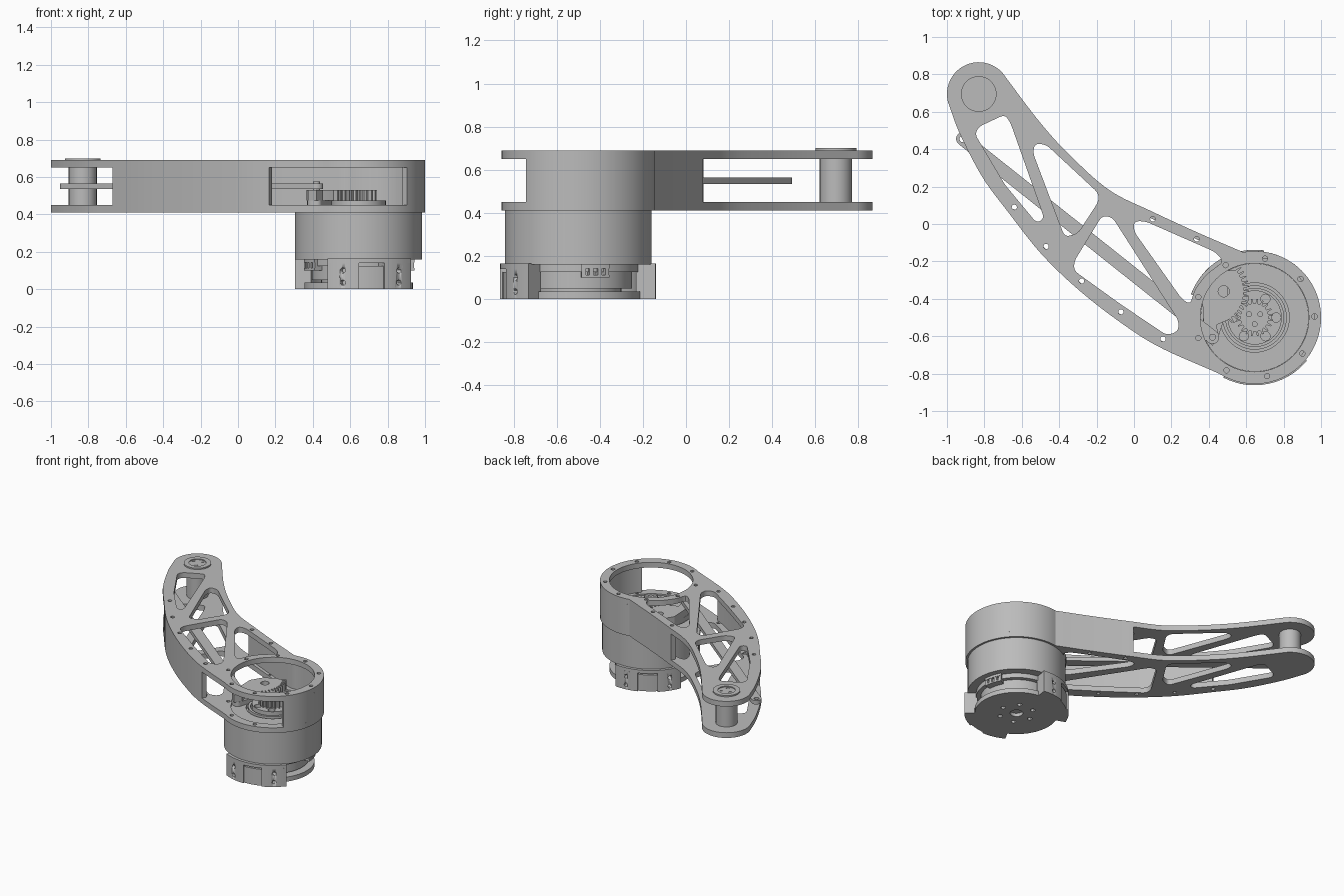
import bpy, bmesh
from math import cos, sin, radians, pi, hypot
from mathutils import Matrix, Vector

cube = bpy.data.objects.get("Cube")
if cube:
    bpy.data.objects.remove(cube)

grey = bpy.data.materials.new("machined grey")
grey.use_nodes = True
colour = (0.5, 0.5, 0.5, 1)
grey.diffuse_color = colour
grey.node_tree.nodes["Principled BSDF"].inputs["Base Color"].default_value = colour

JOINT, PIN = (0.645, -0.5), (-0.83, 0.695)
parts = []


def arc(c, r, a0, a1, n=24):
    return [(c[0] + r * cos(radians(a0 + (a1 - a0) * i / n)),
             c[1] + r * sin(radians(a0 + (a1 - a0) * i / n))) for i in range(n + 1)]


def circle(c, r, n=48):
    return arc(c, r, 0, 360, n)[:-1]


def smooth_path(pts, n=8):
    """Catmull-Rom samples through the points, ends included."""
    p = [Vector(q) for q in pts]
    p = [2 * p[0] - p[1]] + p + [2 * p[-1] - p[-2]]
    out = []
    for a, b, c, d in zip(p, p[1:], p[2:], p[3:]):
        for i in range(n):
            t = i / n
            v = 0.5 * (2 * b + (c - a) * t + (2 * a - 5 * b + 4 * c - d) * t * t
                       + (3 * b - a - 3 * c + d) * t ** 3)
            out.append(tuple(v))
    return out + [tuple(p[-2])]


def rounded(pts, d=0.03, n=4):
    out = []
    for i, q in enumerate(pts):
        b = Vector(q)
        a, c = Vector(pts[i - 1]), Vector(pts[(i + 1) % len(pts)])
        s = b + (a - b) * min(0.45, d / (a - b).length)
        e = b + (c - b) * min(0.45, d / (c - b).length)
        for k in range(n + 1):
            t = k / n
            out.append(tuple(s * (1 - t) ** 2 + b * 2 * t * (1 - t) + e * t * t))
    return out


def ribbon(path, width):
    """Closed strip lying to the left of the path."""
    inner = []
    for i, (x, y) in enumerate(path):
        a, b = path[max(i - 1, 0)], path[min(i + 1, len(path) - 1)]
        dx, dy = b[0] - a[0], b[1] - a[1]
        k = width / hypot(dx, dy)
        inner.append((x - dy * k, y + dx * k))
    return path + inner[::-1]


def prism(name, loops, z0, z1, matrix=Matrix()):
    """Extrude an outline, with any further loops as holes."""
    cu = bpy.data.curves.new(name, 'CURVE')
    cu.dimensions, cu.fill_mode, cu.extrude = '2D', 'BOTH', (z1 - z0) / 2
    for loop in loops:
        s = cu.splines.new('POLY')
        s.points.add(len(loop) - 1)
        for p, (x, y) in zip(s.points, loop):
            p.co = (x, y, 0, 1)
        s.use_cyclic_u = True
    tmp = bpy.data.objects.new(name, cu)
    mesh = bpy.data.meshes.new_from_object(tmp)
    bpy.data.objects.remove(tmp)
    bm = bmesh.new()
    bm.from_mesh(mesh)
    bmesh.ops.remove_doubles(bm, verts=bm.verts, dist=0.0002)
    bmesh.ops.recalc_face_normals(bm, faces=bm.faces)
    bm.transform(matrix @ Matrix.Translation((0, 0, (z0 + z1) / 2)))
    bm.to_mesh(mesh)
    bm.free()
    mesh.name = name
    mesh.materials.clear()
    mesh.materials.append(grey)
    ob = bpy.data.objects.new(name, mesh)
    bpy.context.collection.objects.link(ob)
    parts.append(ob)
    return ob


def teeth(c, r0, r1, a0, a1, count):
    pts, step = [], (a1 - a0) / count
    for i in range(count):
        for f, r in ((0, r0), (0.25, r0), (0.4, r1), (0.65, r1), (0.8, r0)):
            a = radians(a0 + (i + f) * step)
            pts.append((c[0] + r * cos(a), c[1] + r * sin(a)))
    return pts


# Arm outline: joint end, concave edge, pin end, convex edge
joint_arc = arc(JOINT, 0.355, -122, 100, 56)
upper = smooth_path([joint_arc[-1], (0.35, -0.05), (0.1, 0.065), (-0.13, 0.18), (-0.34, 0.365),
                     (-0.5, 0.54), (-0.683, 0.78)])
pin_arc = arc(PIN, 0.17, 30, 195)
lower = smooth_path([pin_arc[-1], (-0.93, 0.48), (-0.81, 0.25), (-0.67, 0.06), (-0.5, -0.155),
                     (-0.31, -0.34), (-0.095, -0.51), (0.13, -0.655), joint_arc[0]])
outline = joint_arc + upper[1:-1] + pin_arc + lower[1:-1]

# Truss windows and screw holes
windows = [
    [(-0.83, 0.52), (-0.69, 0.585), (-0.66, 0.54), (-0.48, 0.03), (-0.52, 0.005),
     (-0.69, 0.21), (-0.85, 0.48)],
    [(-0.53, 0.43), (-0.47, 0.425), (-0.19, 0.165), (-0.19, 0.12), (-0.3, -0.05),
     (-0.37, -0.07), (-0.54, 0.38)],
    [(-0.17, 0.045), (-0.115, 0.035), (0.24, -0.52), (0.235, -0.575), (0.175, -0.595),
     (-0.07, -0.43), (-0.32, -0.25), (-0.32, -0.2)],
    [(0, 0.015), (0.06, 0.015), (0.435, -0.15), (0.48, -0.2), (0.385, -0.27),
     (0.325, -0.35), (0.3, -0.43), (0.255, -0.4), (0, -0.04)],
]
windows = [rounded(w) for w in windows]
screws = [(-0.64, 0.09), (-0.47, -0.12), (-0.28, -0.305), (-0.07, -0.47), (0.155, -0.615),
          (0.1, 0.027), (0.335, -0.08)]
screws += [arc(JOINT, 0.32, a, a, 1)[0] for a in (-118, -78, -37, 1, 40, 80, 119, 160, 200)]
holes = [circle(s, 0.014, 12) for s in screws]

for name, z in (("bottom_plate", 0.41), ("top_plate", 0.65)):
    prism(name, [outline, circle(JOINT, 0.29, 64)] + windows + holes, z, z + 0.04)

# Side walls between the plates
prism("convex_wall", [ribbon([p for p in lower if -0.68 < p[0] < 0.18], 0.035)], 0.45, 0.65)
wall_path = arc(JOINT, 0.355, -43, 100, 40) + [p for p in upper[1:] if p[0] > 0.06]
prism("concave_wall", [ribbon(wall_path, 0.035)], 0.45, 0.65)

# Pin end: post and flanged cap
prism("pin_post", [circle(PIN, 0.075)], 0.45, 0.69)
prism("pin_cap", [circle(PIN, 0.095), circle(PIN, 0.06)], 0.69, 0.7)
prism("pin_cap_centre", [circle(PIN, 0.06)]
      + [circle(p, 0.013, 12) for p in arc(PIN, 0.038, 50, 290, 2)], 0.688, 0.693)

# Push rod running between the plates
rod_a, rod_b = Vector((-0.915, 0.455)), Vector((0.42, -0.605))
heading = (rod_b - rod_a).to_2d()
deg = 180 / pi * -heading.angle_signed(Vector((1, 0))) * -1
rod = arc(rod_a, 0.036, deg + 90, deg + 270, 12) + arc(rod_b, 0.036, deg - 90, deg + 90, 12)
prism("push_rod", [rod, circle(rod_a, 0.018, 16), circle(rod_b, 0.018, 16)], 0.535, 0.565)
prism("rod_pin", [circle(rod_b, 0.018, 16)], 0.475, 0.575)

# Motor housing, recessed face and hub
prism("motor_housing", [circle(JOINT, 0.34, 72)], 0.16, 0.41)
prism("motor_face", [circle(JOINT, 0.289, 64), circle(JOINT, 0.185)], 0.41, 0.44)
prism("hub_ring", [circle(JOINT, 0.172), circle(JOINT, 0.155)], 0.41, 0.45)
hub_holes = [circle(p, 0.025, 16) for p in arc(JOINT, 0.115, 0, 300, 5)]
prism("hub", [circle(JOINT, 0.145)] + hub_holes, 0.41, 0.475)

# Spur gear meshing with a toothed sector lever
gear_holes = [circle(p, 0.013, 12) for p in arc(JOINT, 0.035, 30, 270, 2)]
prism("spur_gear", [teeth(JOINT, 0.075, 0.1, 0, 360, 20)] + gear_holes, 0.475, 0.53)
pivot = (0.4, -0.36)
lever = teeth(pivot, 0.185, 0.215, -55, 40, 13)
lever += [(0.5, -0.25), (0.42, -0.29), (0.365, -0.38), (0.37, -0.5), (0.375, -0.61), (0.42, -0.65),
          (0.455, -0.6), (0.44, -0.54)]
prism("sector_lever", [lever, circle((0.48, -0.36), 0.03, 20)], 0.475, 0.53)
prism("lever_base", [rounded([(0.37, -0.35), (0.5, -0.27), (0.5, -0.45), (0.44, -0.64),
                              (0.37, -0.62)])], 0.44, 0.475)

# Lower core and bolted base disc
prism("motor_core", [circle(JOINT, 0.25)], 0.05, 0.16)
prism("core_collar", [circle(JOINT, 0.28)], 0.125, 0.16)
prism("base_disc", [circle(JOINT, 0.29, 64), circle(JOINT, 0.045, 24)]
      + [circle(p, 0.017, 12) for p in arc(JOINT, 0.12, 0, 300, 5)], 0, 0.035)
prism("base_spacer", [circle(JOINT, 0.2)], 0.025, 0.06)


# Mounting brackets: two drilled blocks joined by a lower bridge
def sector(a0, a1, r0, r1):
    return arc(JOINT, r1, a0, a1, 14) + arc(JOINT, r0, a1, a0, 14)


for label, mid in (("front", -78.5), ("back", 121)):
    prism(label + "_bracket_bridge", [sector(mid - 12, mid + 12, 0.27, 0.35)], 0, 0.125)
    prism(label + "_bracket_flange", [sector(mid - 39, mid + 39, 0.25, 0.362)], 0.14, 0.165)
    for side in (-1, 1):
        a = mid + 25 * side
        block = prism(label + "_bracket_block", [sector(a - 14, a + 14, 0.27, 0.362)], 0, 0.14)
        out = Vector((cos(radians(a)), sin(radians(a)), 0))
        up = Vector((0, 0, 1))
        frame = Matrix((up.cross(out), up, out)).transposed().to_4x4()
        frame.translation = (JOINT[0], JOINT[1], 0)
        for z in (0.035, 0.1):
            cutter = prism("hole_cutter", [circle((0, z), 0.014, 14)], 0.31, 0.4, frame)
            parts.remove(cutter)
            cutter.hide_render = True
            cutter.hide_set(True)
            mod = block.modifiers.new("drill", 'BOOLEAN')
            mod.object, mod.operation, mod.solver = cutter, 'DIFFERENCE', 'EXACT'

# Cable sockets on the core
for name, a in (("side_socket", 16), ("front_socket", 205)):
    prism(name, [sector(a - 13, a + 13, 0.24, 0.3), ], 0.1, 0.112)
    prism(name + "_top", [sector(a - 13, a + 13, 0.24, 0.3)], 0.142, 0.16)
    for k in (-11, -4, 4, 11):
        prism(name + "_rib", [sector(a + k - 2, a + k + 2, 0.24, 0.297)], 0.112, 0.142)

bpy.ops.object.select_all(action='DESELECT')
for ob in parts:
    ob.select_set(True)
bpy.context.view_layer.objects.active = parts[0]
bpy.ops.object.shade_smooth_by_angle(angle=radians(30))
